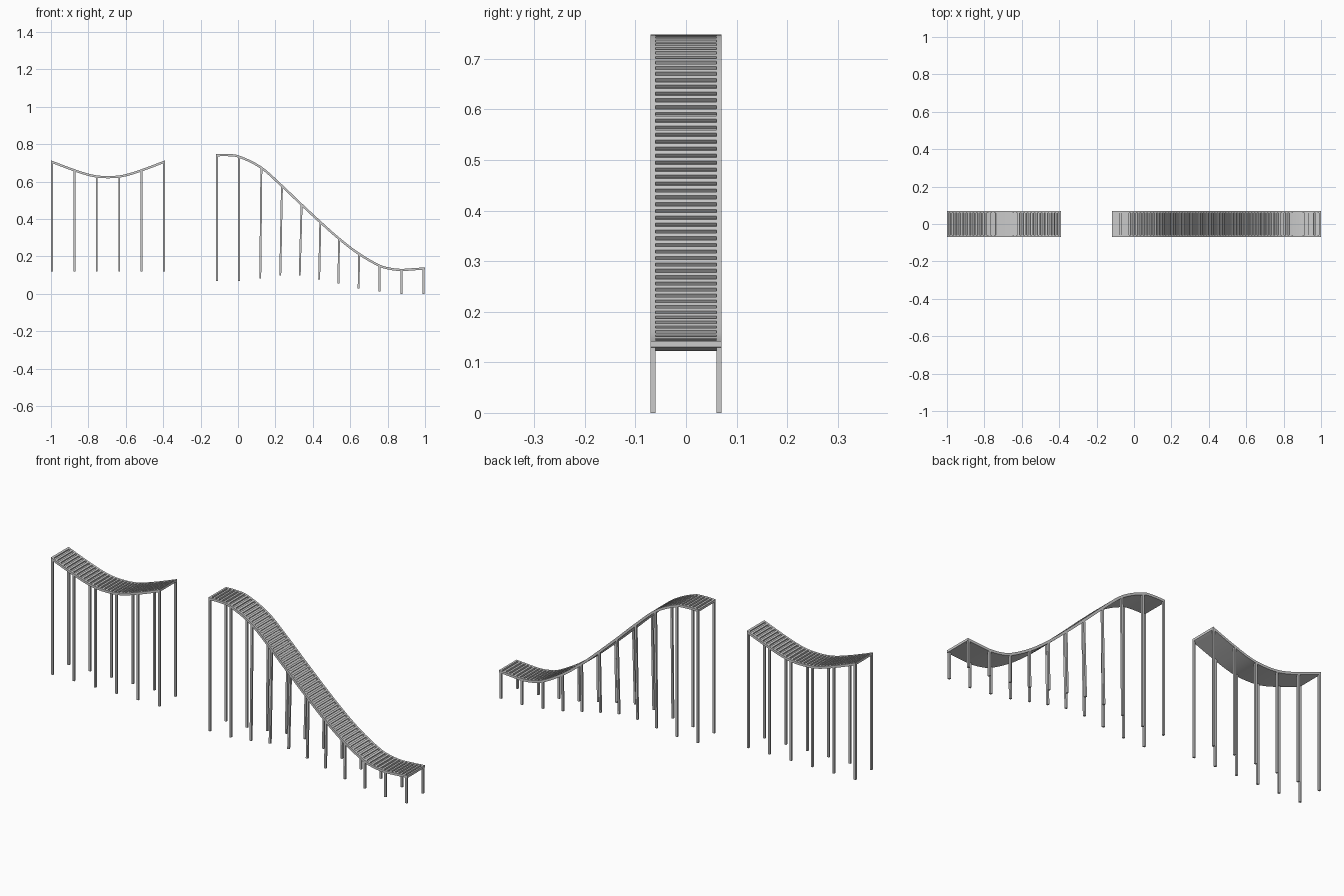
import bpy, bmesh, math
from mathutils import Vector

if "Cube" in bpy.data.objects:
    bpy.data.objects.remove(bpy.data.objects["Cube"])

THICK = 0.012   # rail depth
POST = 0.010    # post side


def height(pts, x):
    """Smooth height of the track top at x (Hermite through the points)."""
    n = len(pts)

    def slope(i):
        a, b = pts[max(i - 1, 0)], pts[min(i + 1, n - 1)]
        return (b[1] - a[1]) / (b[0] - a[0])
    i = 0
    while i < n - 2 and x > pts[i + 1][0]:
        i += 1
    (xa, za), (xb, zb) = pts[i], pts[i + 1]
    h = xb - xa
    t = (x - xa) / h
    return ((2*t**3 - 3*t**2 + 1) * za + (t**3 - 2*t**2 + t) * h * slope(i)
            + (3*t**2 - 2*t**3) * zb + (t**3 - t**2) * h * slope(i + 1))


def resample(pts, step):
    """Points and normals evenly spaced along the track."""
    x0, x1 = pts[0][0], pts[-1][0]
    fine = [Vector((x, 0, height(pts, x)))
            for x in (x0 + (x1 - x0) * k / 1500 for k in range(1501))]
    arc = [0]
    for a, b in zip(fine, fine[1:]):
        arc.append(arc[-1] + (b - a).length)
    count = 2 * round(arc[-1] / step / 2) + 1
    out, j = [], 0
    for k in range(count + 1):
        while j < 1500 and arc[j] < arc[-1] * k / count - 1e-9:
            j += 1
        d = fine[min(j + 1, 1500)] - fine[max(j - 1, 0)]
        nrm = Vector((-d.z, 0, d.x)).normalized()
        if k in (0, count):
            nrm = Vector((0, 0, 1))
        out.append((fine[j], nrm))
    return out


def strip(bm, path, y0, y1, top, bottom):
    """Sweep a rectangular section along the path."""
    rings = [[bm.verts.new(p + n * o + Vector((0, y, 0)))
              for y, o in ((y0, top), (y1, top), (y1, bottom), (y0, bottom))]
             for p, n in path]
    for a, b in zip(rings, rings[1:]):
        for i in range(4):
            j = (i + 1) % 4
            bm.faces.new((a[i], a[j], b[j], b[i]))
    bm.faces.new(rings[0][::-1])
    bm.faces.new(rings[-1])


def finish(bm, name, smooth=False):
    bmesh.ops.recalc_face_normals(bm, faces=bm.faces)
    me = bpy.data.meshes.new(name)
    bm.to_mesh(me)
    bm.free()
    ob = bpy.data.objects.new(name, me)
    bpy.context.collection.objects.link(ob)
    if smooth:
        bpy.ops.object.select_all(action='DESELECT')
        ob.select_set(True)
        bpy.context.view_layer.objects.active = ob
        bpy.ops.object.shade_smooth_by_angle(angle=math.radians(30))


def section(name, pts, posts):
    path = resample(pts, 0.01)
    # side rails
    bm = bmesh.new()
    for s in (-1, 1):
        strip(bm, path, s * 0.06, s * 0.07, 0, -THICK)
    finish(bm, name + "_rails", True)
    # deck sheet under the slats
    bm = bmesh.new()
    strip(bm, path, -0.06, 0.06, -0.008, -THICK)
    finish(bm, name + "_deck", True)
    # cross slats
    bm = bmesh.new()
    for k in range(0, len(path) - 1, 2):
        strip(bm, path[k:k + 2], -0.06, 0.06, 0, -0.008)
    finish(bm, name + "_slats")
    # support posts in pairs
    bm = bmesh.new()
    h = POST / 2
    for xt, xb, zb in posts:
        for s in (-1, 1):
            zt = height(pts, xt) - THICK / 2
            ends = [(Vector((xt, s * 0.065, zt)), Vector((1, 0, 0))),
                    (Vector((xb, s * 0.065, zb)), Vector((1, 0, 0)))]
            strip(bm, ends, -h, h, h, -h)
    finish(bm, name + "_posts")


# valley section
section("valley",
        [(-1.0, 0.714), (-0.875, 0.667), (-0.775, 0.637), (-0.695, 0.630),
         (-0.615, 0.637), (-0.515, 0.667), (-0.39, 0.714)],
        [(-0.995 + 0.12 * k, -0.995 + 0.12 * k, 0.12) for k in range(6)])

# long descent section
section("descent",
        [(-0.117, 0.747), (-0.06, 0.748), (0.005, 0.740), (0.125, 0.681),
         (0.235, 0.585), (0.34, 0.485), (0.44, 0.392), (0.54, 0.303),
         (0.645, 0.222), (0.755, 0.158), (0.81, 0.141), (0.87, 0.134),
         (0.93, 0.137), (1.0, 0.142)],
        [(-0.112, -0.112, 0.07), (0.005, 0.005, 0.07), (0.125, 0.119, 0.083),
         (0.235, 0.226, 0.098), (0.340, 0.330, 0.098), (0.440, 0.434, 0.078),
         (0.540, 0.537, 0.055), (0.647, 0.645, 0.029), (0.757, 0.757, 0.012),
         (0.874, 0.874, 0.0), (0.992, 0.992, 0.0)])
